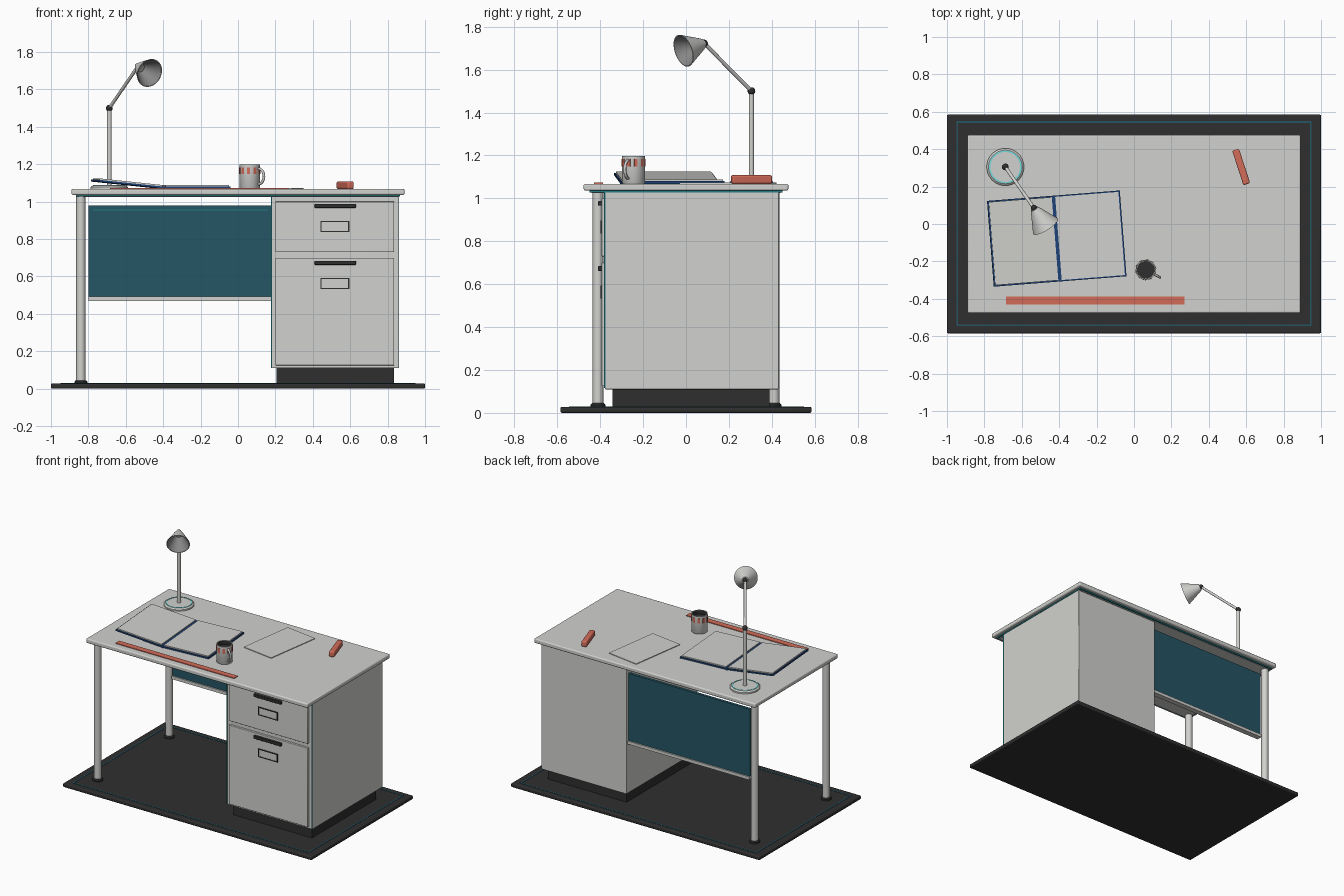
import bpy, bmesh, math
from mathutils import Vector, Matrix

old = bpy.data.objects.get("Cube")
if old:
    bpy.data.objects.remove(old, do_unlink=True)


def material(name, r, g, b):
    m = bpy.data.materials.new(name)
    m.use_nodes = True
    m.diffuse_color = (r, g, b, 1)
    m.node_tree.nodes["Principled BSDF"].inputs["Base Color"].default_value = (r, g, b, 1)
    return m


LIGHT = material("light grey", 0.64, 0.64, 0.62)
DARK = material("charcoal", 0.028, 0.028, 0.028)
PANEL = material("deep teal", 0.018, 0.092, 0.13)
TRIM = material("teal trim", 0.02, 0.2, 0.23)
RING = material("cyan", 0.15, 0.7, 0.72)
CORAL = material("coral", 0.65, 0.15, 0.1)
NAVY = material("navy", 0.012, 0.055, 0.19)
SHADE = material("mid grey", 0.24, 0.24, 0.24)


def finish(name, bm, mat):
    me = bpy.data.meshes.new(name)
    bmesh.ops.recalc_face_normals(bm, faces=bm.faces)
    bm.to_mesh(me)
    bm.free()
    me.materials.append(mat)
    ob = bpy.data.objects.new(name, me)
    bpy.context.collection.objects.link(ob)
    return ob


def box(name, x, y, z, mat, bevel=0, matrix=None):
    """Box from three (low, high) ranges, optionally moved by a matrix."""
    bm = bmesh.new()
    bmesh.ops.create_cube(bm, size=1)
    for v in bm.verts:
        v.co = [a + (b - a) * (c + 0.5) for (a, b), c in zip((x, y, z), v.co)]
    ob = finish(name, bm, mat)
    if matrix:
        ob.matrix_world = matrix
    if bevel:
        mod = ob.modifiers.new("Bevel", "BEVEL")
        mod.width, mod.segments = bevel, 3
    return ob


def frame(name, x, y, z, w, mat, upright=False):
    """Four strips round a rectangle, lying flat or standing in the xz plane."""
    a, b = x
    c, d = z if upright else y
    strips = [((a, b), (c, c + w)), ((a, b), (d - w, d)),
              ((a, a + w), (c + w, d - w)), ((b - w, b), (c + w, d - w))]
    for i, (s, t) in enumerate(strips):
        box(f"{name}_{i + 1}", s, y if upright else t, t if upright else z, mat)


def lathe(name, profile, mat, loc=(0, 0, 0), axis=(0, 0, 1), steps=40):
    """Spin (radius, height) points round an axis."""
    bm = bmesh.new()
    vs = [bm.verts.new((r, 0, h)) for r, h in profile]
    es = [bm.edges.new(p) for p in zip(vs, vs[1:])]
    bmesh.ops.spin(bm, geom=vs + es, cent=(0, 0, 0), axis=(0, 0, 1),
                   angle=math.tau, steps=steps)
    bmesh.ops.remove_doubles(bm, verts=bm.verts, dist=1e-5)
    ob = finish(name, bm, mat)
    turn = Vector((0, 0, 1)).rotation_difference(Vector(axis)).to_matrix().to_4x4()
    ob.matrix_world = Matrix.Translation(loc) @ turn
    return ob


def rod(name, a, b, r, mat):
    d = Vector(b) - Vector(a)
    h = d.length
    return lathe(name, [(0, 0), (r, 0), (r, h), (0, h)], mat, a, d, 20)


def ball(name, loc, r, mat):
    bm = bmesh.new()
    bmesh.ops.create_uvsphere(bm, u_segments=20, v_segments=12, radius=r)
    ob = finish(name, bm, mat)
    ob.location = loc


def placed(x, y, z, turn, tilt=0):
    return (Matrix.Translation((x, y, z)) @ Matrix.Rotation(math.radians(turn), 4, "Z")
            @ Matrix.Rotation(math.radians(tilt), 4, "Y"))


# Floor mat with inlaid border
box("floor_mat", (-1, 1), (-0.585, 0.585), (0, 0.028), DARK, 0.008)
frame("mat_border", (-0.95, 0.95), (-0.545, 0.55), (0.026, 0.03), 0.009, PANEL)

# Desktop with teal lip beneath
TOP = 1.068
box("desktop", (-0.89, 0.89), (-0.477, 0.477), (1.036, TOP), LIGHT, 0.008)
box("desktop_lip", (-0.865, 0.865), (-0.45, 0.45), (1.027, 1.037), TRIM)
box("desktop_underside", (-0.855, 0.855), (-0.44, 0.44), (1.024, 1.03), LIGHT)

# Legs and feet
for label, y in (("front", -0.41), ("back", 0.41)):
    rod(label + "_leg", (-0.84, y, 0.03), (-0.84, y, 1.03), 0.025, LIGHT)
    lathe(label + "_foot", [(0, 0), (0.035, 0), (0.035, 0.01), (0.028, 0.018), (0, 0.018)],
          DARK, (-0.84, y, 0.027))

# Modesty panel and its lower rail
box("modesty_panel", (-0.8, 0.18), (0.39, 0.41), (0.49, 0.98), PANEL)
box("panel_rail", (-0.8, 0.18), (0.38, 0.42), (0.47, 0.492), LIGHT)
box("panel_line", (-0.775, 0.16), (0.387, 0.391), (0.952, 0.957), TRIM)

# Drawer cabinet
box("plinth", (0.205, 0.835), (-0.342, 0.39), (0.027, 0.115), DARK)
box("cabinet", (0.177, 0.862), (-0.378, 0.432), (0.11, 1.03), LIGHT, 0.003)
for side, x in (("right", 0.177), ("left", 0.858)):
    box(side + "_cabinet_trim", (x, x + 0.004), (-0.383, -0.375), (0.115, 1.028), TRIM)
for label, low, high, grip in (("upper", 0.73, 1.0, 0.977), ("lower", 0.125, 0.7, 0.673)):
    box(label + "_drawer", (0.2, 0.835), (-0.393, -0.37), (low, high), LIGHT, 0.003)
    box(label + "_handle", (0.41, 0.63), (-0.41, -0.39), (grip - 0.011, grip + 0.011), DARK, 0.004)
    z = grip - 0.11
    box(label + "_label", (0.445, 0.59), (-0.396, -0.39), (z - 0.025, z + 0.025), LIGHT)
    frame(label + "_label_frame", (0.44, 0.595), (-0.399, -0.39), (z - 0.03, z + 0.03),
          0.006, DARK, upright=True)

# Desk lamp
lx, ly = -0.688, 0.305
lathe("lamp_base", [(0, 0), (0.1, 0), (0.1, 0.01), (0.09, 0.018), (0, 0.018)],
      LIGHT, (lx, ly, TOP))
lathe("lamp_base_ring", [(0.08, 0.016), (0.08, 0.02), (0.087, 0.02), (0.087, 0.016)],
      RING, (lx, ly, TOP))
elbow = Vector((lx, ly, 1.5))
neck = Vector((-0.535, 0.085, 1.723))
aim = Vector((-0.473, -0.012, 1.688)) - neck
rod("lamp_stem", (lx, ly, TOP), elbow, 0.012, LIGHT)
rod("lamp_arm", elbow, neck, 0.009, LIGHT)
ball("lamp_elbow", elbow, 0.018, DARK)
ball("lamp_neck", neck, 0.017, DARK)
depth = aim.length
lathe("lamp_shade", [(0, 0.005), (0.022, 0.005), (0.03, 0.02), (0.078, depth),
                     (0.073, depth), (0.071, depth - 0.008)], LIGHT, neck, aim)
lathe("shade_inside", [(0.073, depth - 0.001), (0.025, 0.025), (0, 0.02)], SHADE, neck, aim)

# Mug with handle and painted bars
mx, my, mr, mh = 0.063, -0.245, 0.054, 0.13
lathe("mug", [(0, 0), (mr - 0.004, 0), (mr, 0.006), (mr, mh), (mr - 0.006, mh),
              (mr - 0.006, 0.1), (0, 0.1)], LIGHT, (mx, my, TOP))
lathe("mug_inside", [(0, 0.102), (mr - 0.007, 0.102), (mr - 0.007, mh - 0.002)],
      DARK, (mx, my, TOP))
for i in range(10):
    box(f"mug_bar_{i + 1}", (mr - 0.003, mr + 0.002), (-0.008, 0.008), (0.08, 0.115), CORAL,
        matrix=placed(mx, my, TOP, 36 * i + 12))
curve = bpy.data.curves.new("mug_handle", "CURVE")
curve.dimensions, curve.bevel_depth, curve.bevel_resolution = "3D", 0.007, 3
spline = curve.splines.new("POLY")
spline.points.add(12)
for i, p in enumerate(spline.points):
    a = math.pi * (i / 12 - 0.5)
    p.co = (mr - 0.004 + 0.036 * math.cos(a), 0, 0.067 + 0.042 * math.sin(a), 1)
handle = bpy.data.objects.new("mug_handle", curve)
bpy.context.collection.objects.link(handle)
handle.matrix_world = placed(mx, my, TOP, -28)

# Open binder: flat right leaf, raised left leaf, spine
for label, sign, tilt in (("right", 1, 0), ("left", -1, 6)):
    x = (0, 0.357) if sign > 0 else (-0.357, 0)
    m = placed(-0.414, -0.078, TOP + 0.002, 4.5, tilt)
    box(label + "_cover", x, (-0.23, 0.23), (0, 0.01), NAVY, matrix=m)
    inner = (0.01, 0.349) if sign > 0 else (-0.349, -0.01)
    box(label + "_pages", inner, (-0.223, 0.223), (0.008, 0.018), LIGHT, matrix=m)
box("binder_spine", (-0.009, 0.009), (-0.23, 0.23), (0, 0.014), NAVY,
    matrix=placed(-0.414, -0.078, TOP, 4.5))

# Loose sheet, ruler and eraser
box("paper_sheet", (-0.124, 0.124), (-0.21, 0.21), (0, 0.005), LIGHT,
    matrix=placed(0.197, 0.195, TOP, -8.5))
box("ruler", (-0.685, 0.27), (-0.43, -0.387), (TOP - 0.001, TOP + 0.005), CORAL)
box("eraser", (-0.019, 0.019), (-0.097, 0.097), (0, 0.04), CORAL, 0.008,
    matrix=placed(0.573, 0.305, TOP, 18))

# Smooth the round parts, keep edges crisp
bpy.ops.object.select_all(action="DESELECT")
for ob in bpy.context.scene.objects:
    if ob.type == "MESH":
        ob.select_set(True)
        bpy.context.view_layer.objects.active = ob
bpy.ops.object.shade_smooth_by_angle(angle=math.radians(35))
